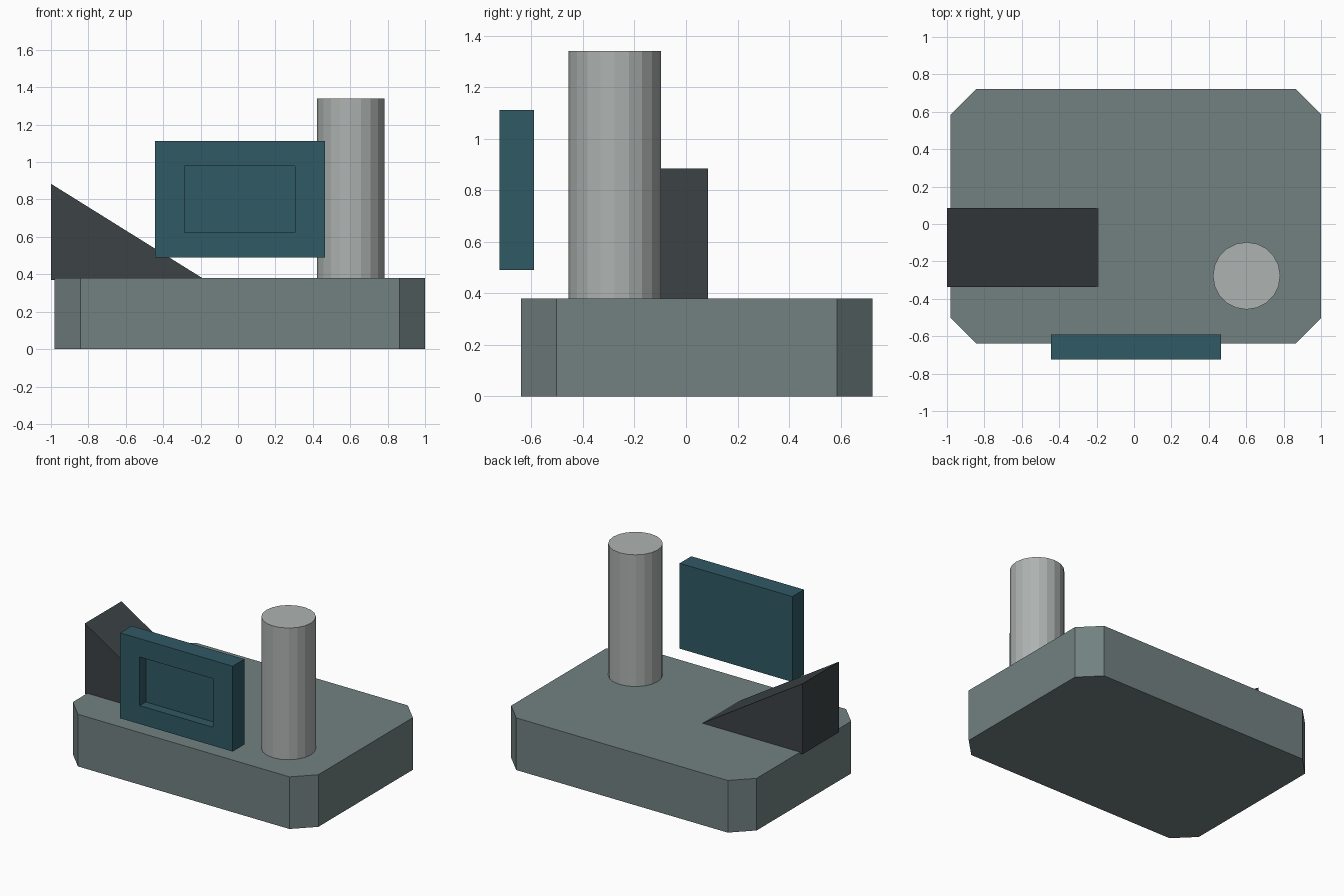
import bpy, bmesh
from mathutils import Vector

if "Cube" in bpy.data.objects:
    bpy.data.objects.remove(bpy.data.objects["Cube"])


def material(name, rgb):
    m = bpy.data.materials.new(name)
    m.diffuse_color = (*rgb, 1.0)
    m.use_nodes = True
    m.node_tree.nodes["Principled BSDF"].inputs["Base Color"].default_value = m.diffuse_color
    return m


def finish(name, bm, mat):
    bmesh.ops.recalc_face_normals(bm, faces=bm.faces[:])
    mesh = bpy.data.meshes.new(name)
    bm.to_mesh(mesh)
    bm.free()
    mesh.materials.append(mat)
    ob = bpy.data.objects.new(name, mesh)
    bpy.context.collection.objects.link(ob)
    return ob


def prism(name, profile, offset, mat):
    """Extrude a closed 3D profile along offset."""
    bm = bmesh.new()
    face = bm.faces.new([bm.verts.new(p) for p in profile])
    ext = bmesh.ops.extrude_face_region(bm, geom=[face], use_keep_orig=True)
    moved = [g for g in ext["geom"] if isinstance(g, bmesh.types.BMVert)]
    bmesh.ops.translate(bm, verts=moved, vec=offset)
    return finish(name, bm, mat)


slate = material("slate", (0.17, 0.22, 0.22))
charcoal = material("charcoal", (0.045, 0.055, 0.06))
teal = material("teal", (0.03, 0.1, 0.13))
silver = material("silver", (0.42, 0.45, 0.44))

# Base slab with chamfered corners
x0, x1, y0, y1, c = -0.98, 1.0, -0.64, 0.723, 0.137
outline = [(x0 + c, y0), (x1 - c, y0), (x1, y0 + c), (x1, y1 - c),
           (x1 - c, y1), (x0 + c, y1), (x0, y1 - c), (x0, y0 + c)]
prism("base", [(x, y, 0) for x, y in outline], (0, 0, 0.38), slate)

# Sloping wedge, slightly sunk into the base
prism("wedge", [(-1.0, -0.336, 0.37), (-0.175, -0.336, 0.37), (-1.0, -0.336, 0.884)],
      (0, 0.422, 0), charcoal)

# Round post
bpy.ops.mesh.primitive_cylinder_add(vertices=20, radius=0.18, depth=0.97,
                                    location=(0.602, -0.277, 0.855))
post = bpy.context.object
post.name = "post"
post.data.materials.append(silver)

# Floating panel with a recessed front
bm = bmesh.new()
bmesh.ops.create_cube(bm, size=1.0)
bmesh.ops.scale(bm, verts=bm.verts[:], vec=(0.908, 0.134, 0.622))
bmesh.ops.translate(bm, verts=bm.verts[:], vec=(0.01, -0.657, 0.801))
bm.normal_update()
front = min(bm.faces, key=lambda f: f.calc_center_median().y)
bmesh.ops.inset_region(bm, faces=[front], thickness=0.1)
center = front.calc_center_median()
for v in front.verts:
    v.co.x = center.x + (0.296 if v.co.x > center.x else -0.296)
    v.co.z = center.z + (0.177 if v.co.z > center.z else -0.177)
ext = bmesh.ops.extrude_face_region(bm, geom=[front])
inner = [g for g in ext["geom"] if isinstance(g, bmesh.types.BMVert)]
bmesh.ops.translate(bm, verts=inner, vec=Vector((0, 0.07, 0)))
if front.is_valid:
    bmesh.ops.delete(bm, geom=[front], context="FACES_ONLY")
finish("panel", bm, teal)
